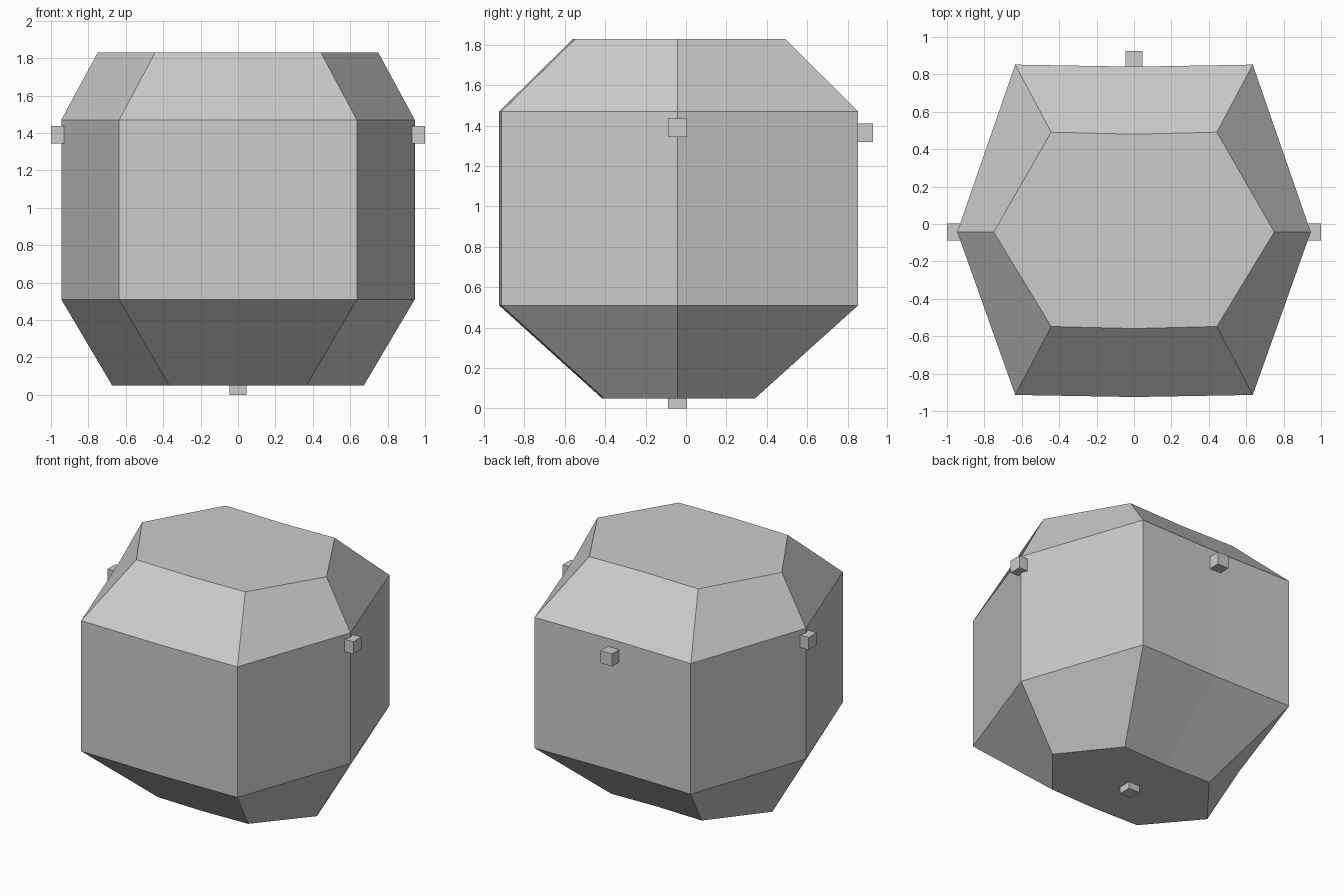
import bpy, bmesh

if "Cube" in bpy.data.objects:
    bpy.data.objects.remove(bpy.data.objects["Cube"])

CY = -0.043  # y of the side corners


def new_object(name, bm):
    bmesh.ops.recalc_face_normals(bm, faces=bm.faces)
    mesh = bpy.data.meshes.new(name)
    bm.to_mesh(mesh)
    bm.free()
    obj = bpy.data.objects.new(name, mesh)
    bpy.context.collection.objects.link(obj)
    return obj


def ring(bm, z, side_x, corner_x, front_y, back_y, bow=0.011):
    """Eight-point outline: side corners, end corners, slightly bowed middles."""
    pts = [(side_x, CY), (corner_x, back_y), (0, back_y - bow), (-corner_x, back_y),
           (-side_x, CY), (-corner_x, front_y), (0, front_y - bow), (corner_x, front_y)]
    return [bm.verts.new((x, y, z)) for x, y in pts]


# Faceted body: four stacked outlines, capped at both ends
bm = bmesh.new()
rings = [ring(bm, 0.05, 0.673, 0.367, -0.405, 0.342),
         ring(bm, 0.51, 0.945, 0.635, -0.914, 0.852),
         ring(bm, 1.47, 0.945, 0.635, -0.914, 0.852),
         ring(bm, 1.83, 0.75, 0.443, -0.548, 0.491)]
for low, high in zip(rings, rings[1:]):
    for i in range(8):
        j = (i + 1) % 8
        bm.faces.new((low[i], low[j], high[j], high[i]))
bm.faces.new(rings[0][::-1])
bm.faces.new(rings[-1])
new_object("body", bm)


# Small connector cubes on the sides, back and underside
def cube(name, location, size=0.092):
    bm = bmesh.new()
    bmesh.ops.create_cube(bm, size=size)
    new_object(name, bm).location = location


for side, s in (("left", -1), ("right", 1)):
    cube(side + "_connector", (s * 0.954, -0.042, 1.39))
cube("back_connector", (0, 0.879, 1.365))
cube("bottom_connector", (0, -0.042, 0.046))
